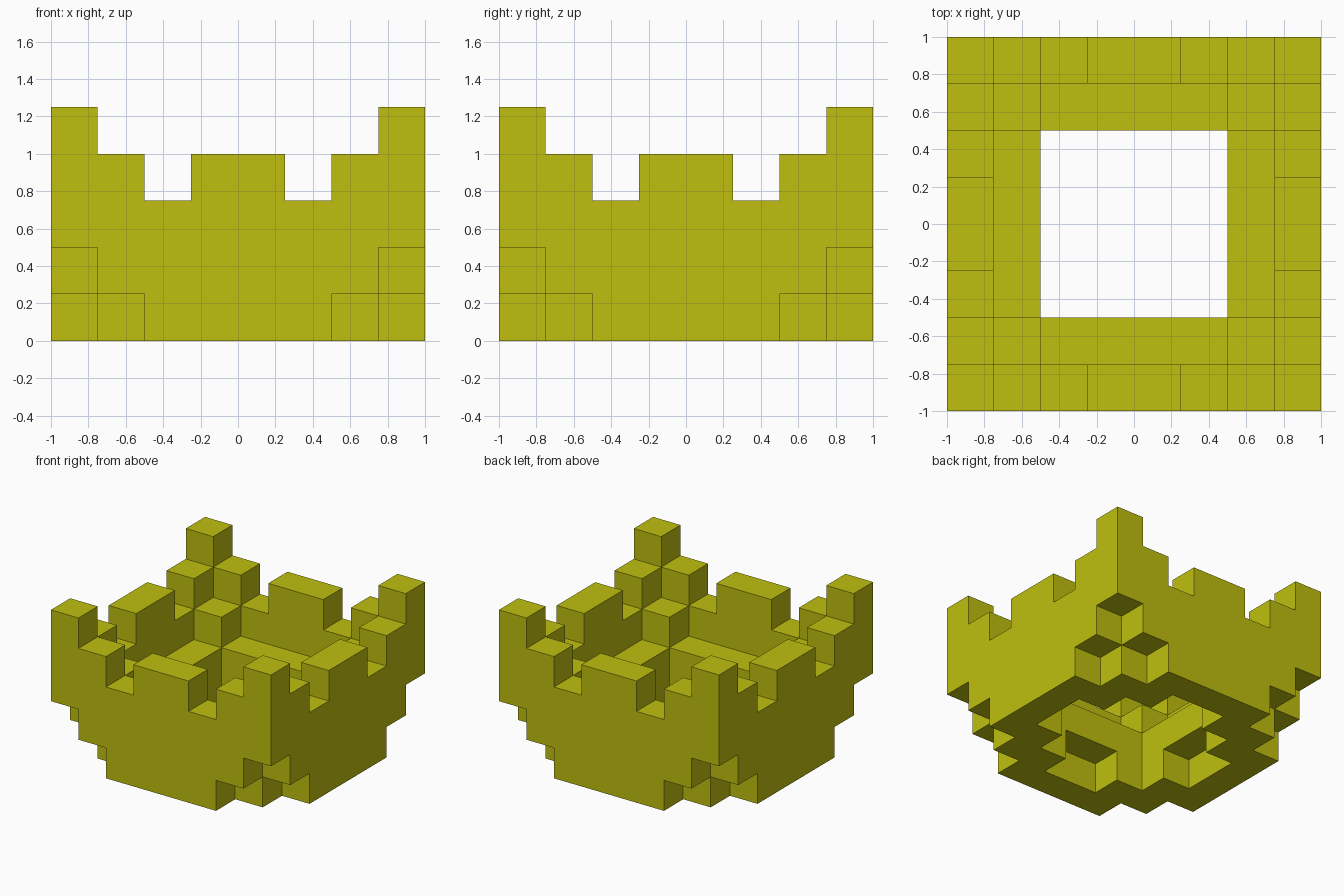
import bpy
import bmesh
import math
from mathutils import Matrix

if "Cube" in bpy.data.objects:
    bpy.data.objects.remove(bpy.data.objects["Cube"], do_unlink=True)

# Single flat colour
olive = bpy.data.materials.new("olive_yellow")
olive.use_nodes = True
COLOUR = (0.52, 0.52, 0.005, 1.0)
olive.diffuse_color = COLOUR
olive.node_tree.nodes["Principled BSDF"].inputs["Base Color"].default_value = COLOUR


def mirrored(half):
    """Close a right-half (x, z) profile by mirroring it across x = 0."""
    return half + [(-x, z) for x, z in reversed(half)]


def extrude_part(name, profile, y0, y1, turn):
    """Extrude an (x, z) profile from y0 to y1, then turn it about z."""
    bm = bmesh.new()
    face = bm.faces.new([bm.verts.new((x, y0, z)) for x, z in profile])
    new = bmesh.ops.extrude_face_region(bm, geom=[face])["geom"]
    verts = [v for v in new if isinstance(v, bmesh.types.BMVert)]
    bmesh.ops.translate(bm, verts=verts, vec=(0, y1 - y0, 0))
    bmesh.ops.rotate(bm, verts=bm.verts, cent=(0, 0, 0),
                     matrix=Matrix.Rotation(turn, 3, "Z"))
    bmesh.ops.recalc_face_normals(bm, faces=bm.faces)
    # Snap turned vertices so neighbouring parts meet exactly
    for v in bm.verts:
        v.co = [round(c, 4) for c in v.co]
    mesh = bpy.data.meshes.new(name)
    bm.to_mesh(mesh)
    bm.free()
    mesh.materials.append(olive)
    obj = bpy.data.objects.new(name, mesh)
    bpy.context.collection.objects.link(obj)
    return obj


def box_profile(x0, x1, z0, z1):
    return [(x0, z0), (x1, z0), (x1, z1), (x0, z1)]


# Battlemented wall: stepped underside, crenels and merlons on top
WALL = mirrored([(0.5, 0), (0.5, 0.25), (0.75, 0.25), (0.75, 1), (0.5, 1),
                 (0.5, 0.75), (0.25, 0.75), (0.25, 1)])
# Inner walkway with a shallow notch under its middle
LEDGE = mirrored([(0.25, 0.25), (0.25, 0), (0.5, 0), (0.5, 0.5)])

SIDES = ["front", "left", "back", "right"]
CORNERS = ["front_left", "back_left", "back_right", "front_right"]

for i in range(4):
    turn = i * math.pi / 2
    extrude_part(SIDES[i] + "_wall", WALL, -1, -0.75, turn)
    extrude_part(SIDES[i] + "_walkway", LEDGE, -0.75, -0.5, turn)
    # Raised corner turret and the pier tucked inside it
    extrude_part(CORNERS[i] + "_turret", box_profile(0.75, 1, 0.5, 1.25),
                 -1, -0.75, turn)
    extrude_part(CORNERS[i] + "_pier", box_profile(0.5, 0.75, 0, 0.75),
                 -0.75, -0.5, turn)
